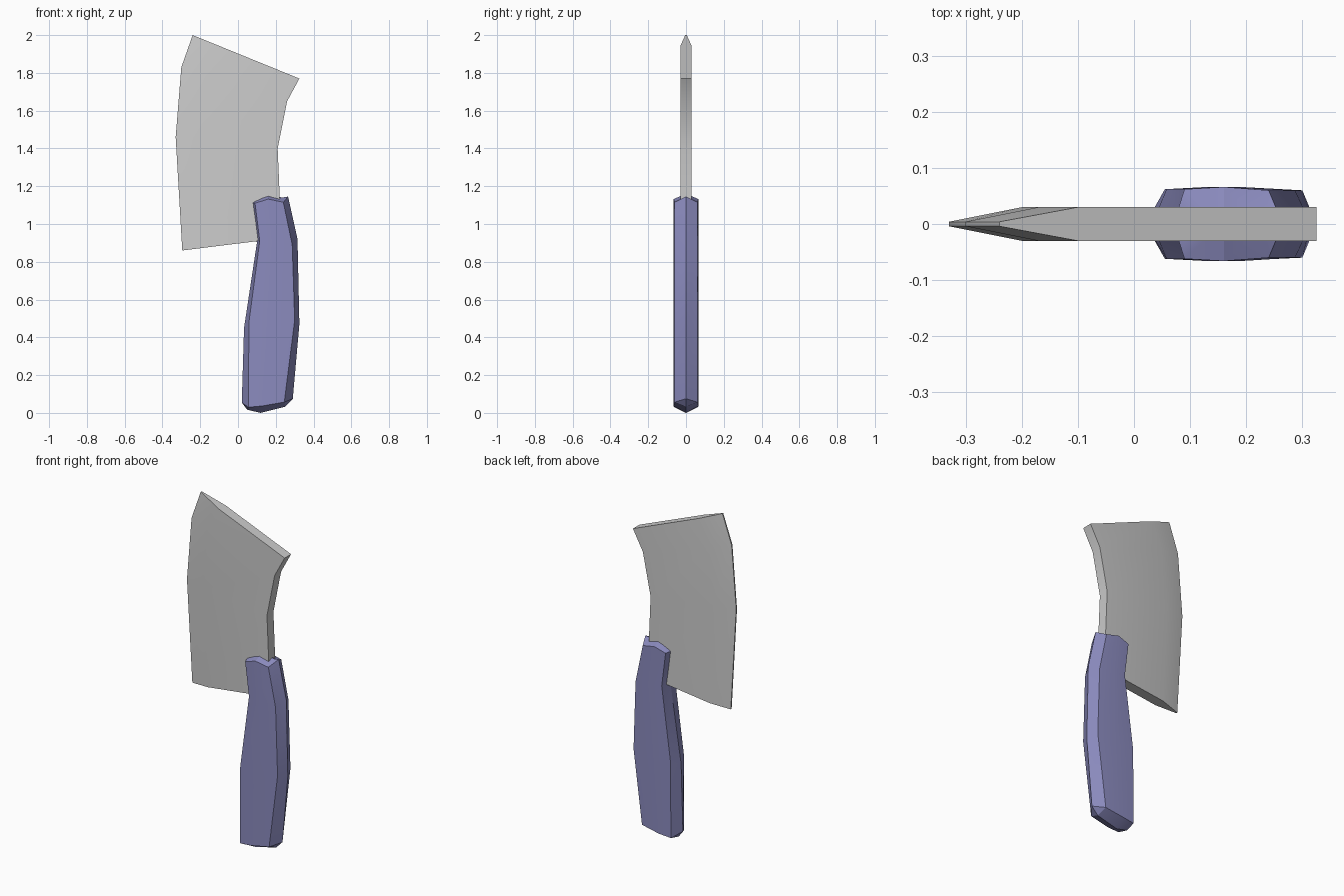
import bpy, bmesh, math

if "Cube" in bpy.data.objects:
    bpy.data.objects.remove(bpy.data.objects["Cube"])


def finish(bm, name, angle):
    bmesh.ops.recalc_face_normals(bm, faces=bm.faces)
    mesh = bpy.data.meshes.new(name)
    bm.to_mesh(mesh)
    bm.free()
    obj = bpy.data.objects.new(name, mesh)
    bpy.context.collection.objects.link(obj)
    bpy.ops.object.select_all(action='DESELECT')
    obj.select_set(True)
    bpy.context.view_layer.objects.active = obj
    bpy.ops.object.shade_smooth_by_angle(angle=math.radians(angle))
    return obj


def bridge(bm, rings):
    for a, b in zip(rings, rings[1:]):
        n = len(a)
        for i in range(n):
            j = (i + 1) % n
            bm.faces.new((a[i], a[j], b[j], b[i]))


# Blade: each row is cutting edge, bevel line, spine as (x, z)
blade_rows = [
    ((-0.295, 0.86), (-0.175, 0.875), (0.23, 0.925)),
    ((-0.33, 1.46), (-0.20, 1.455), (0.21, 1.40)),
    ((-0.30, 1.83), (-0.17, 1.79), (0.26, 1.65)),
    ((-0.24, 2.00), (-0.10, 1.943), (0.325, 1.77)),
]
half = (0.004, 0.03, 0.03)
bm = bmesh.new()
rings = []
for row in blade_rows:
    front = [bm.verts.new((x, -t, z)) for (x, z), t in zip(row, half)]
    back = [bm.verts.new((x, t, z)) for (x, z), t in zip(row, half)]
    rings.append(front + back[::-1])
bridge(bm, rings)
for r in (rings[0], rings[-1]):
    bm.faces.new((r[0], r[1], r[4], r[5]))
    bm.faces.new((r[1], r[2], r[3], r[4]))
finish(bm, "blade", 30)

# Handle: each row is left rim, face left, face middle, face right, right rim
handle_rows = [
    ((0.02, 0.06), (0.055, 0.035), (0.13, 0.042), (0.245, 0.062), (0.29, 0.08)),
    ((0.032, 0.45), (0.058, 0.48), (0.17, 0.48), (0.30, 0.49), (0.325, 0.47)),
    ((0.10, 0.90), (0.115, 0.91), (0.19, 0.90), (0.287, 0.89), (0.315, 0.92)),
    ((0.07, 1.115), (0.09, 1.11), (0.16, 1.132), (0.24, 1.115), (0.265, 1.145)),
]
depth = (0.0, 0.062, 0.066, 0.06, 0.0)
bm = bmesh.new()
rings = []
for row in handle_rows:
    front = [bm.verts.new((x, -t, z)) for (x, z), t in zip(row, depth)]
    back = [bm.verts.new((x, t, z)) for (x, z), t in zip(row[1:4], depth[1:4])]
    rings.append(front + back[::-1])
bridge(bm, rings)

# Ridged end caps at the butt and the neck
ends = [((0.048, 0.022), (0.12, 0.005), (0.25, 0.038)),
        ((0.088, 1.126), (0.16, 1.16), (0.235, 1.14))]
for r, ridge in zip((rings[0], rings[-1]), ends):
    e = [bm.verts.new((x, 0, z)) for x, z in ridge]
    for a, m, b in ((r[1], r[2], r[3]), (r[7], r[6], r[5])):
        bm.faces.new((r[0], a, e[0]))
        bm.faces.new((a, m, e[1], e[0]))
        bm.faces.new((m, b, e[2], e[1]))
        bm.faces.new((b, r[4], e[2]))
# stand the butt exactly on the ground
low = min(v.co.z for v in bm.verts)
for v in bm.verts:
    if v.co.z < 0.1:
        v.co.z -= low
handle = finish(bm, "handle", 30)

mat = bpy.data.materials.new("handle_blue")
mat.diffuse_color = (0.26, 0.26, 0.52, 1)
mat.use_nodes = True
mat.node_tree.nodes["Principled BSDF"].inputs["Base Color"].default_value = mat.diffuse_color
handle.data.materials.append(mat)
